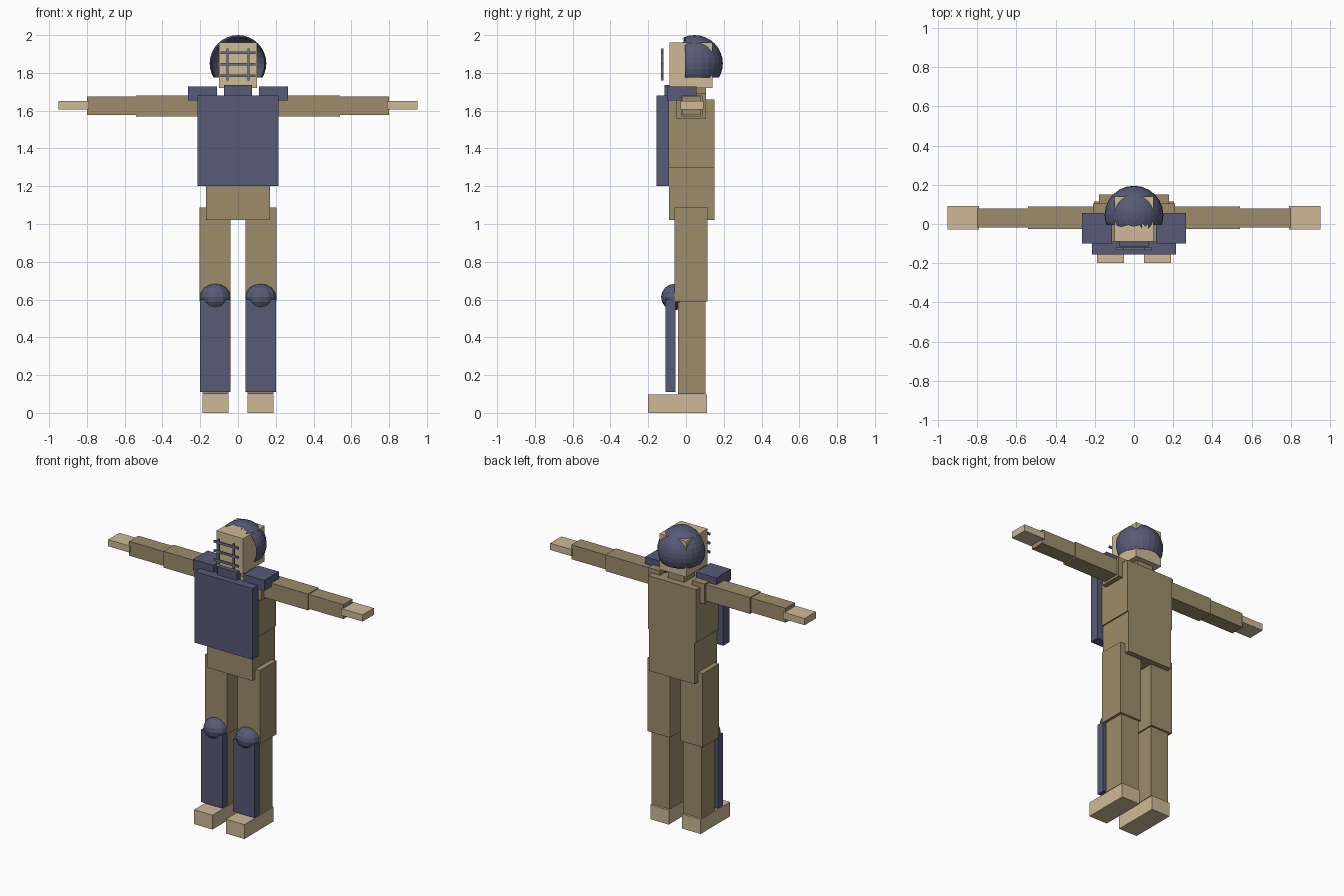
import bpy, bmesh
from mathutils import Matrix, Vector

if "Cube" in bpy.data.objects:
    bpy.data.objects.remove(bpy.data.objects["Cube"])


def material(name, rgb):
    m = bpy.data.materials.new(name)
    m.diffuse_color = (*rgb, 1)
    m.use_nodes = True
    m.node_tree.nodes["Principled BSDF"].inputs["Base Color"].default_value = m.diffuse_color
    return m


SKIN = material("tan skin", (0.62, 0.49, 0.31))
SUIT = material("khaki suit", (0.34, 0.265, 0.145))
PAD = material("slate blue padding", (0.095, 0.103, 0.18))
WIRE = material("mask grey", (0.15, 0.17, 0.22))


def add(name, bm, mat):
    bmesh.ops.recalc_face_normals(bm, faces=bm.faces)
    me = bpy.data.meshes.new(name)
    bm.to_mesh(me)
    bm.free()
    me.materials.append(mat)
    ob = bpy.data.objects.new(name, me)
    bpy.context.collection.objects.link(ob)
    return ob


def box(name, x, y, z, mat):
    bm = bmesh.new()
    size = [b - a for a, b in (x, y, z)]
    mid = [(a + b) / 2 for a, b in (x, y, z)]
    bmesh.ops.create_cube(bm, size=1, matrix=Matrix.Translation(mid) @ Matrix.Diagonal((*size, 1)))
    return add(name, bm, mat)


def ball(center, radii, segs, rings):
    bm = bmesh.new()
    bmesh.ops.create_uvsphere(bm, u_segments=segs, v_segments=rings, radius=1,
                              matrix=Matrix.Translation(center) @ Matrix.Diagonal((*radii, 1)))
    return bm


def pair(name, x, y, z, mat):
    box("right_" + name, x, y, z, mat)
    box("left_" + name, (-x[1], -x[0]), y, z, mat)


# Torso and head
box("chest", (-0.178, 0.178), (-0.09, 0.15), (1.30, 1.66), SUIT)
box("pelvis", (-0.17, 0.17), (-0.09, 0.15), (1.02, 1.30), SUIT)
box("neck", (-0.06, 0.06), (-0.01, 0.105), (1.64, 1.73), SUIT)
box("head", (-0.1, 0.1), (-0.088, 0.14), (1.72, 1.96), SKIN)

# Chest protector and throat guard
box("chest_protector", (-0.215, 0.215), (-0.155, -0.09), (1.20, 1.68), PAD)
box("throat_guard", (-0.073, 0.073), (-0.115, -0.075), (1.67, 1.735), PAD)

# Arms, held straight out
pair("shoulder", (0.12, 0.21), (-0.05, 0.105), (1.555, 1.69), SUIT)
pair("shoulder_pad", (0.112, 0.266), (-0.1, 0.056), (1.655, 1.727), PAD)
pair("upper_arm", (0.17, 0.54), (-0.025, 0.088), (1.57, 1.68), SUIT)
pair("forearm", (0.54, 0.80), (-0.018, 0.08), (1.578, 1.675), SUIT)
pair("hand", (0.79, 0.95), (-0.028, 0.092), (1.605, 1.65), SKIN)

# Legs with shin guards
pair("thigh", (0.04, 0.205), (-0.06, 0.115), (0.59, 1.087), SUIT)
pair("shin", (0.05, 0.187), (-0.043, 0.102), (0.1, 0.59), SUIT)
pair("foot", (0.05, 0.188), (-0.2, 0.112), (0, 0.097), SKIN)
pair("shin_guard", (0.04, 0.2), (-0.108, -0.055), (0.11, 0.6), PAD)
for side, s in (("right", 1), ("left", -1)):
    add(side + "_knee_guard", ball((s * 0.12, -0.062, 0.613), (0.082, 0.07, 0.07), 12, 8), PAD)

# Open-faced helmet shell: level lower rim, straight face opening, jagged brow
bm = ball((0, 0.045, 1.85), (0.15, 0.15, 0.15), 24, 16)


def cut(point, normal, clear):
    bmesh.ops.bisect_plane(bm, geom=bm.verts[:] + bm.edges[:] + bm.faces[:], plane_co=point,
                           plane_no=normal, clear_outer=clear)


cut((0, 0, 1.775), (0, 0, -1), True)
front = [f for f in bm.faces if f.calc_center_median().z < 1.955]
geom = front + list({e for f in front for e in f.edges}) + list({v for f in front for v in f.verts})
bmesh.ops.bisect_plane(bm, geom=geom, plane_co=(0, -0.005, 0), plane_no=(0, -1, 0))
bmesh.ops.triangulate(bm, faces=bm.faces[:])
gone = []
for f in bm.faces:
    c = f.calc_center_median()
    if c.y < (-0.005 if c.z < 1.955 else -0.012):
        gone.append(f)
bmesh.ops.delete(bm, geom=gone, context='FACES')
add("helmet", bm, PAD)

# Face mask bars
for i, z in enumerate((1.785, 1.845, 1.907)):
    box(f"mask_crossbar_{i + 1}", (-0.092, 0.092), (-0.132, -0.12), (z - 0.007, z + 0.007), WIRE)
pair("mask_upright", (0.05, 0.062), (-0.132, -0.12), (1.76, 1.93), WIRE)
